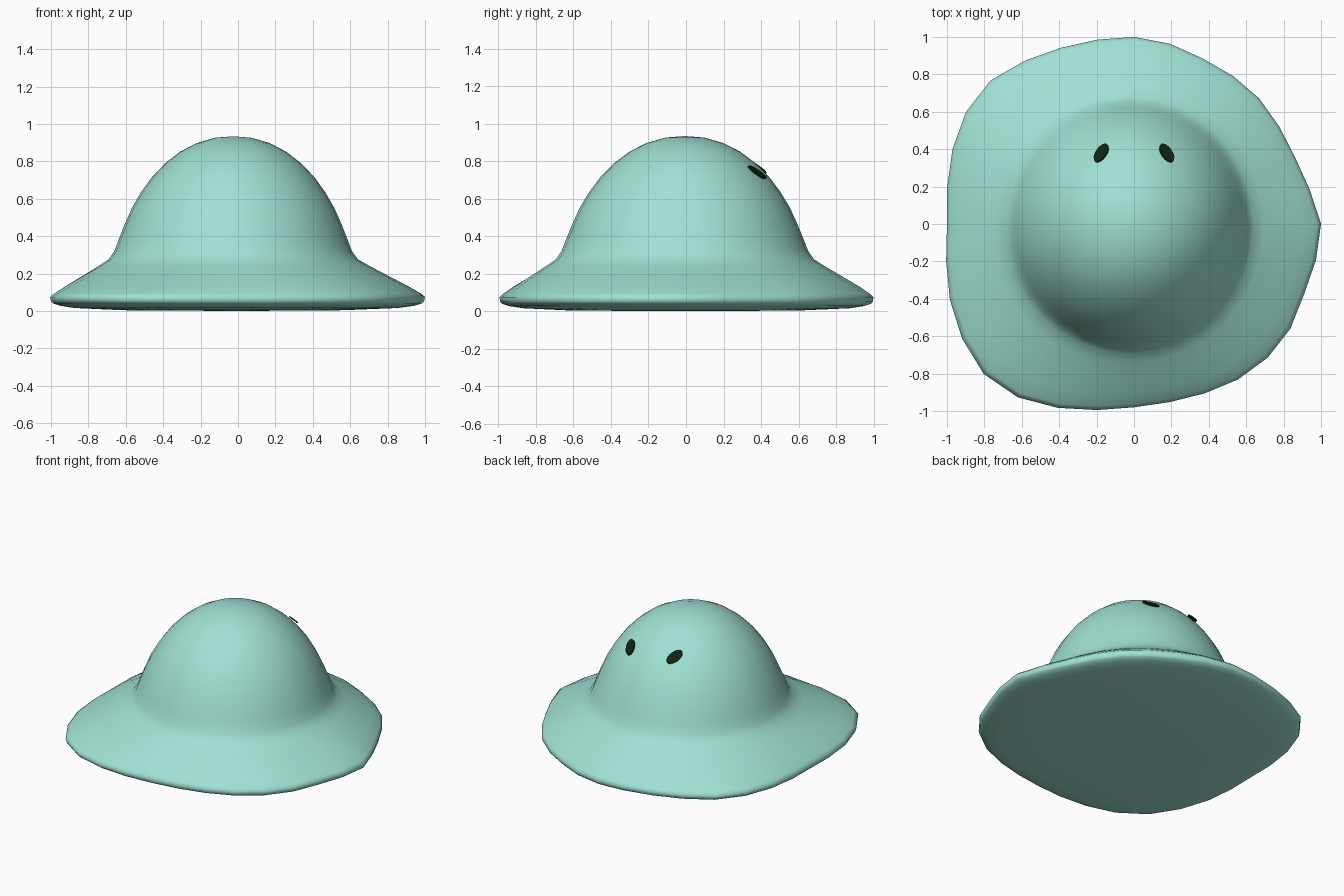
import bpy
import bmesh
from math import sin, cos, tau
from mathutils import Matrix, Vector
from mathutils.bvhtree import BVHTree

if "Cube" in bpy.data.objects:
    bpy.data.objects.remove(bpy.data.objects["Cube"], do_unlink=True)


def make_material(name, colour):
    material = bpy.data.materials.new(name)
    material.use_nodes = True
    material.diffuse_color = colour
    shader = next(n for n in material.node_tree.nodes if n.type == "BSDF_PRINCIPLED")
    shader.inputs["Base Color"].default_value = colour
    shader.inputs["Roughness"].default_value = 0.8
    return material


def make_object(name, bm, material):
    bmesh.ops.recalc_face_normals(bm, faces=bm.faces[:])
    mesh = bpy.data.meshes.new(name)
    bm.to_mesh(mesh)
    bm.free()
    mesh.materials.append(material)
    obj = bpy.data.objects.new(name, mesh)
    bpy.context.scene.collection.objects.link(obj)


mint = make_material("mint green", (0.35, 0.75, 0.65, 1))
dark = make_material("dark green", (0.005, 0.018, 0.007, 1))

# Uneven brim outline: radius at equal angles, counter-clockwise from +x
OUTLINE = [1, .957, .932, .935, .948, .952, .958, .983,
           1, 1.005, 1.02, 1.05, 1.085, 1.08, 1.05, 1.018,
           1, 1.024, 1.065, 1.105, 1.135, 1.115, 1.064, 1.014,
           .98, .971, .981, 1, 1.011, 1.006, .984, .992]
SEGMENTS = len(OUTLINE)

# Cross-section from below the top of the crown to the underside: radius, height
PROFILE = [(.1, .926), (.2, .897), (.29, .85), (.37, .789), (.44, .717),
           (.5, .635), (.55, .55), (.59, .46), (.62, .385), (.645, .32),
           (.675, .277), (.73, .242), (.82, .19), (.92, .132), (.98, .093),
           (1, .075), (.995, .05), (.985, .04), (.95, .028), (.87, .016),
           (.6, .004)]
CROWN_SHIFT = Vector((-.026, -.006, 0))
CROWN_STRETCH = Vector((.985, 1.02))
CREASE = .66


def ring_point(index, radius, height):
    # The crown is a slight oval; the brim blends into the uneven outline
    blend = min(max((radius - CREASE) / (1 - CREASE), 0), 1)
    angle = tau * index / SEGMENTS
    direction = Vector((cos(angle), sin(angle)))
    crown = direction * CROWN_STRETCH
    reach = crown.lerp(direction * OUTLINE[index], blend) * radius
    return Vector((reach.x, reach.y, height)) + CROWN_SHIFT * (1 - blend)


# Body: round crown, flared brim and flat underside
bm = bmesh.new()
rings = [[bm.verts.new(ring_point(i, radius, height)) for i in range(SEGMENTS)]
         for radius, height in PROFILE]
top = bm.verts.new(CROWN_SHIFT + Vector((0, 0, .934)))
bottom = bm.verts.new((0, 0, 0))
for i in range(SEGMENTS):
    j = (i + 1) % SEGMENTS
    bm.faces.new((top, rings[0][i], rings[0][j]))
    bm.faces.new((bottom, rings[-1][j], rings[-1][i]))
    for upper, lower in zip(rings, rings[1:]):
        bm.faces.new((upper[i], lower[i], lower[j], upper[j]))
for face in bm.faces:
    face.smooth = True
surface = BVHTree.FromBMesh(bm)
make_object("body", bm, mint)


# Eyes: thin oval plates resting on the back of the crown, leaning together
def make_eye(name, side):
    above = Vector((side * .172, .373, 2))
    centre = surface.ray_cast(above, Vector((0, 0, -1)))[0]
    normal = Vector((side * .285, .62, .73)).normalized()
    lean = Vector((-.2 * side, 1, 0))
    length = (lean - normal * lean.dot(normal)).normalized()
    width = length.cross(normal)
    axes = Matrix((width, length, normal)).transposed().to_4x4()
    bm = bmesh.new()
    bmesh.ops.create_cone(
        bm, cap_ends=True, segments=20, radius1=1, radius2=1, depth=.009,
        matrix=Matrix.Translation(centre + normal * .011) @ axes
        @ Matrix.Diagonal((.034, .062, 1, 1)))
    make_object(name, bm, dark)


make_eye("left_eye", 1)
make_eye("right_eye", -1)
